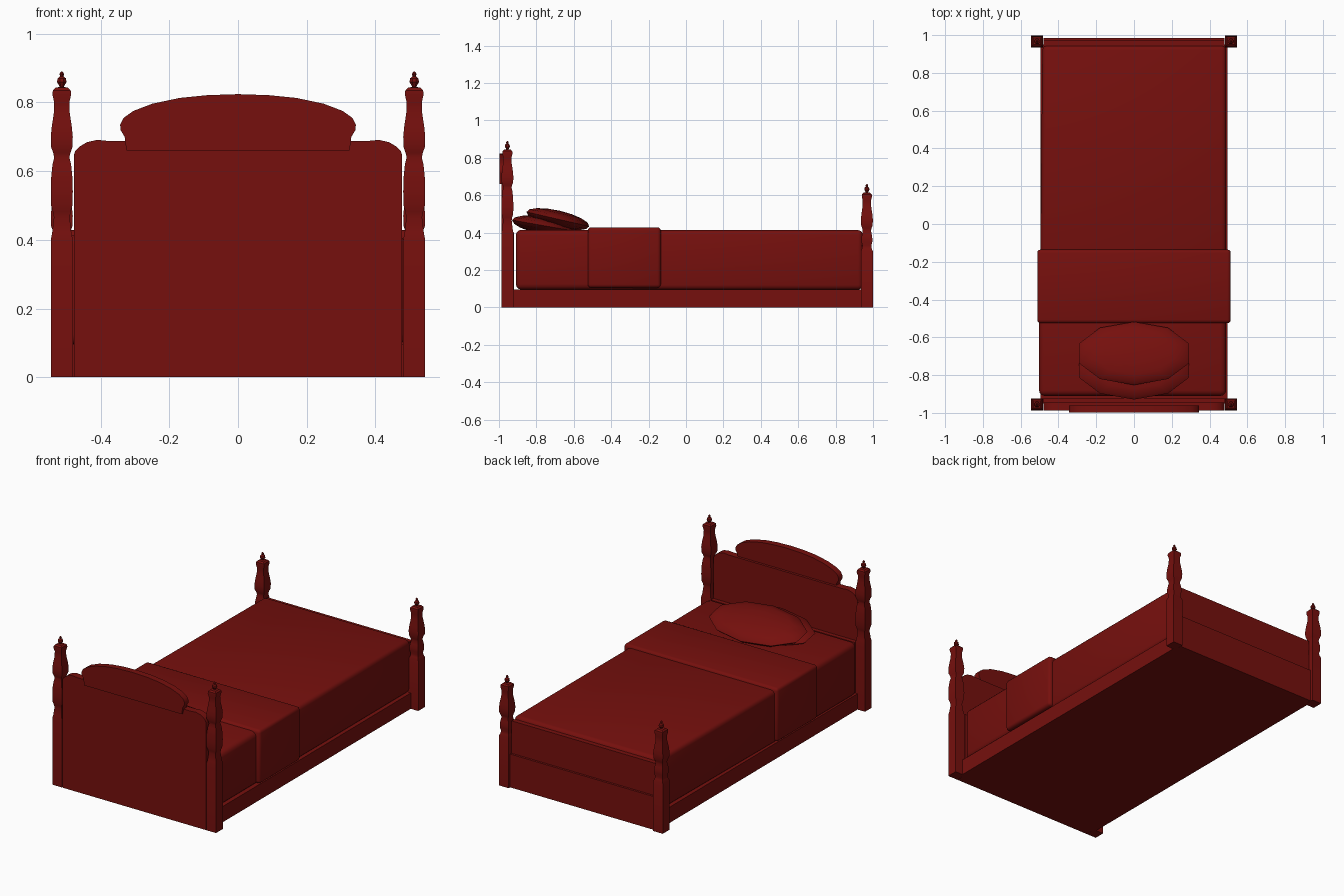
import bpy, bmesh, math
from mathutils import Matrix

if "Cube" in bpy.data.objects:
    bpy.data.objects.remove(bpy.data.objects["Cube"])

red = bpy.data.materials.new("dark_red")
red.diffuse_color = (0.18, 0.005, 0.004, 1)
red.use_nodes = True
red.node_tree.nodes["Principled BSDF"].inputs["Base Color"].default_value = red.diffuse_color


def finish(name, bm, angle=35, bevel=0, segments=3):
    bmesh.ops.recalc_face_normals(bm, faces=bm.faces)
    me = bpy.data.meshes.new(name)
    bm.to_mesh(me)
    bm.free()
    ob = bpy.data.objects.new(name, me)
    bpy.context.collection.objects.link(ob)
    me.materials.append(red)
    bpy.ops.object.select_all(action='DESELECT')
    ob.select_set(True)
    bpy.context.view_layer.objects.active = ob
    if bevel:
        mod = ob.modifiers.new("soft_edges", 'BEVEL')
        mod.width, mod.segments = bevel, segments
        bpy.ops.object.modifier_apply(modifier=mod.name)
    bpy.ops.object.shade_smooth_by_angle(angle=math.radians(angle))
    return ob


def box(name, x, y, z, bevel=0):
    """Box from (min, max) ranges."""
    bm = bmesh.new()
    bmesh.ops.create_cube(bm, size=1)
    for v in bm.verts:
        v.co = [r[0] if c < 0 else r[1] for c, r in zip(v.co, (x, y, z))]
    return finish(name, bm, 50, bevel)


def stack(name, profile, cx, cy, sides):
    """Loft (half width, z) rings; 4 sides gives a square section."""
    bm = bmesh.new()
    k = 1 / math.cos(math.pi / sides)
    rings = []
    for r, z in profile:
        rings.append([bm.verts.new((cx + r * k * math.cos((i + .5) * math.tau / sides),
                                    cy + r * k * math.sin((i + .5) * math.tau / sides), z))
                      for i in range(sides)])
    for a, b in zip(rings, rings[1:]):
        for i in range(sides):
            j = (i + 1) % sides
            bm.faces.new((a[i], a[j], b[j], b[i]))
    bm.faces.new(rings[0])
    bm.faces.new(rings[-1])
    return finish(name, bm)


def panel(name, half, y0, y1):
    """Extrude a mirrored front outline; half runs from bottom to top at x >= 0."""
    pts = half + [(-x, z) for x, z in reversed(half) if x > 0]
    bm = bmesh.new()
    f = bm.faces.new([bm.verts.new((x, y0, z)) for x, z in pts])
    new = bmesh.ops.extrude_face_region(bm, geom=[f])["geom"]
    bmesh.ops.translate(bm, vec=(0, y1 - y0, 0),
                        verts=[g for g in new if isinstance(g, bmesh.types.BMVert)])
    return finish(name, bm)


# Corner posts: square lower leg, shaped vases and a turned finial
upper = [(.022, .64), (.025, .653), (.031, .67), (.032, .70), (.029, .73), (.023, .77),
         (.022, .80), (.027, .822), (.026, .835), (.018, .843), (.006, .845)]
finial = [(.006, .843), (.008, .85), (.014, .859), (.012, .87), (.005, .876),
          (.007, .883), (.002, .89)]
head_leg = [(.032, 0), (.032, .40), (.028, .42), (.023, .465), (.026, .482), (.031, .50),
            (.032, .54), (.031, .58), (.027, .62)]
foot_leg = [(.032, 0), (.032, .30), (.026, .315), (.024, .33), (.029, .35), (.029, .37),
            (.026, .39)]
for side, sx in (("left", -1), ("right", 1)):
    for end, cy, leg, drop in (("head", -.955, head_leg, 0), ("foot", .967, foot_leg, .23)):
        stack(f"{end}_post_{side}", leg + [(r, z - drop) for r, z in upper], sx * .513, cy, 4)
        stack(f"{end}_finial_{side}", [(r, z - drop) for r, z in finial], sx * .513, cy, 8)

# Headboard with rounded shoulders, and its arched crest
panel("headboard", [(.478, 0), (.478, .645), (.474, .658), (.46, .672), (.44, .684), (.41, .691),
                    (.38, .688), (.32, .688)], -.987, -.945)
panel("headboard_crest", [(.325, .66), (.33, .70), (.342, .72), (.343, .735), (.333, .755),
                          (.305, .775), (.25, .796), (.17, .813), (.09, .821), (0, .824)],
      -.998, -.96)
box("headboard_ledge", (-.478, .478), (-.95, -.92), (0, .40))

# Footboard in two steps
box("footboard_lower", (-.48, .48), (.94, .985), (0, .20))
box("footboard_upper", (-.48, .48), (.94, .972), (.20, .395))

# Base box with side rails
box("bed_base", (-.495, .495), (-.95, .95), (0, .095))

# Mattress and bedding
box("mattress", (-.503, .488), (-.91, -.15), (.095, .415), .03)
cover = box("bed_cover", (-.497, .488), (-.3, .945), (.095, .413), .025)
for v in cover.data.vertices:
    if v.co.x < 0 and v.co.y > .3:
        v.co.x += .012
box("folded_blanket", (-.512, .512), (-.525, -.135), (.105, .428), .018)


# Pillows: flattened low-poly ellipsoids leaning on the headboard
def pillow(name, y, z, tilt):
    bm = bmesh.new()
    bmesh.ops.create_uvsphere(bm, u_segments=10, v_segments=8, radius=1)
    bm.transform(Matrix.Translation((0, y, z)) @ Matrix.Rotation(math.radians(tilt), 4, 'X')
                 @ Matrix.Diagonal((.307, .172, .046, 1)))
    finish(name, bm, 60)


pillow("pillow_front", -.685, .472, -13)
pillow("pillow_back", -.76, .437, -10)
